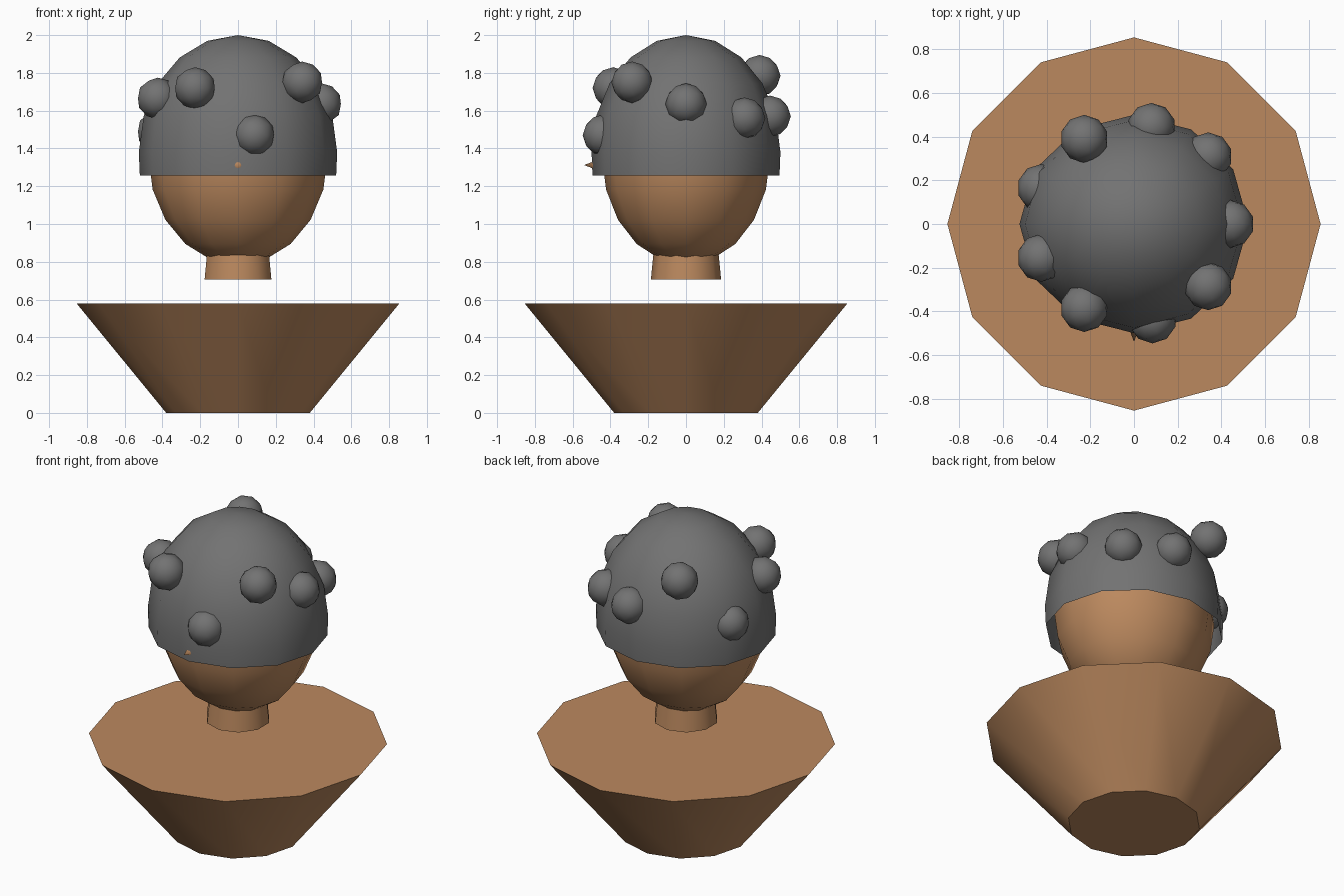
import bpy, bmesh, math

if "Cube" in bpy.data.objects:
    bpy.data.objects.remove(bpy.data.objects["Cube"])


def material(name, rgb):
    m = bpy.data.materials.new(name)
    m.diffuse_color = (*rgb, 1)
    m.use_nodes = True
    m.node_tree.nodes["Principled BSDF"].inputs["Base Color"].default_value = m.diffuse_color
    return m


skin = material("warm_skin", (0.50, 0.25, 0.113))
grey = material("hair_grey", (0.17, 0.17, 0.17))


def finish(name, mat, angle=40):
    ob = bpy.context.object
    ob.name = name
    ob.data.materials.append(mat)
    bpy.ops.object.transform_apply(location=False, rotation=True, scale=True)
    bpy.ops.object.shade_smooth_by_angle(angle=math.radians(angle))
    return ob


def cone(name, sides, r1, r2, z0, z1):
    bpy.ops.mesh.primitive_cone_add(vertices=sides, radius1=r1, radius2=r2,
                                    depth=z1 - z0, location=(0, 0, (z0 + z1) / 2))
    return finish(name, skin)


# Flared bust and the short neck floating above it
cone("bust", 12, 0.38, 0.855, 0.0, 0.58)
cone("neck", 10, 0.186, 0.157, 0.705, 1.0)

# Egg-shaped head
bpy.ops.mesh.primitive_uv_sphere_add(segments=12, ring_count=10, radius=1,
                                     location=(0, 0, 1.36))
bpy.context.object.scale = (0.475, 0.445, 0.575)
finish("head", skin)

# Open hair cap: upper half of a sphere with a short skirt below the equator
SIDES = 12
rings = [(math.sin(math.radians(a)), 1.38 + 0.62 * math.cos(math.radians(a)))
         for a in (18, 36, 54, 72, 90)] + [(0.99, 1.257)]
bm = bmesh.new()
top = bm.verts.new((0, 0, 2.0))
loops = []
for r, z in rings:
    loops.append([bm.verts.new((0.525 * r * math.cos(i * math.tau / SIDES),
                                0.5 * r * math.sin(i * math.tau / SIDES), z))
                  for i in range(SIDES)])
for i in range(SIDES):
    j = (i + 1) % SIDES
    bm.faces.new((top, loops[0][i], loops[0][j]))
    for a, b in zip(loops, loops[1:]):
        bm.faces.new((a[i], b[i], b[j], a[j]))
mesh = bpy.data.meshes.new("hair_cap")
bm.to_mesh(mesh)
bm.free()
cap = bpy.data.objects.new("hair_cap", mesh)
bpy.context.collection.objects.link(cap)
bpy.ops.object.select_all(action='DESELECT')
cap.select_set(True)
bpy.context.view_layer.objects.active = cap
finish("hair_cap", grey)

# Round curls scattered over the cap
curls = [(-0.228, -0.385, 1.72), (0.34, -0.285, 1.75), (0.085, -0.437, 1.47),
         (-0.425, -0.155, 1.665), (0.44, 0.0, 1.635), (0.34, 0.31, 1.56),
         (-0.228, 0.39, 1.785), (0.08, 0.445, 1.57), (-0.425, 0.165, 1.49)]
for n, pos in enumerate(curls, 1):
    bpy.ops.mesh.primitive_ico_sphere_add(subdivisions=2, radius=0.11, location=pos)
    finish(f"curl_{n}", grey, 60)

# Pointed nose whose tip pokes through the cap
bpy.ops.mesh.primitive_cone_add(vertices=8, radius1=0.045, radius2=0, depth=0.12,
                                location=(0, -0.48, 1.312),
                                rotation=(math.radians(90), 0, 0))
finish("nose", skin, 60)
